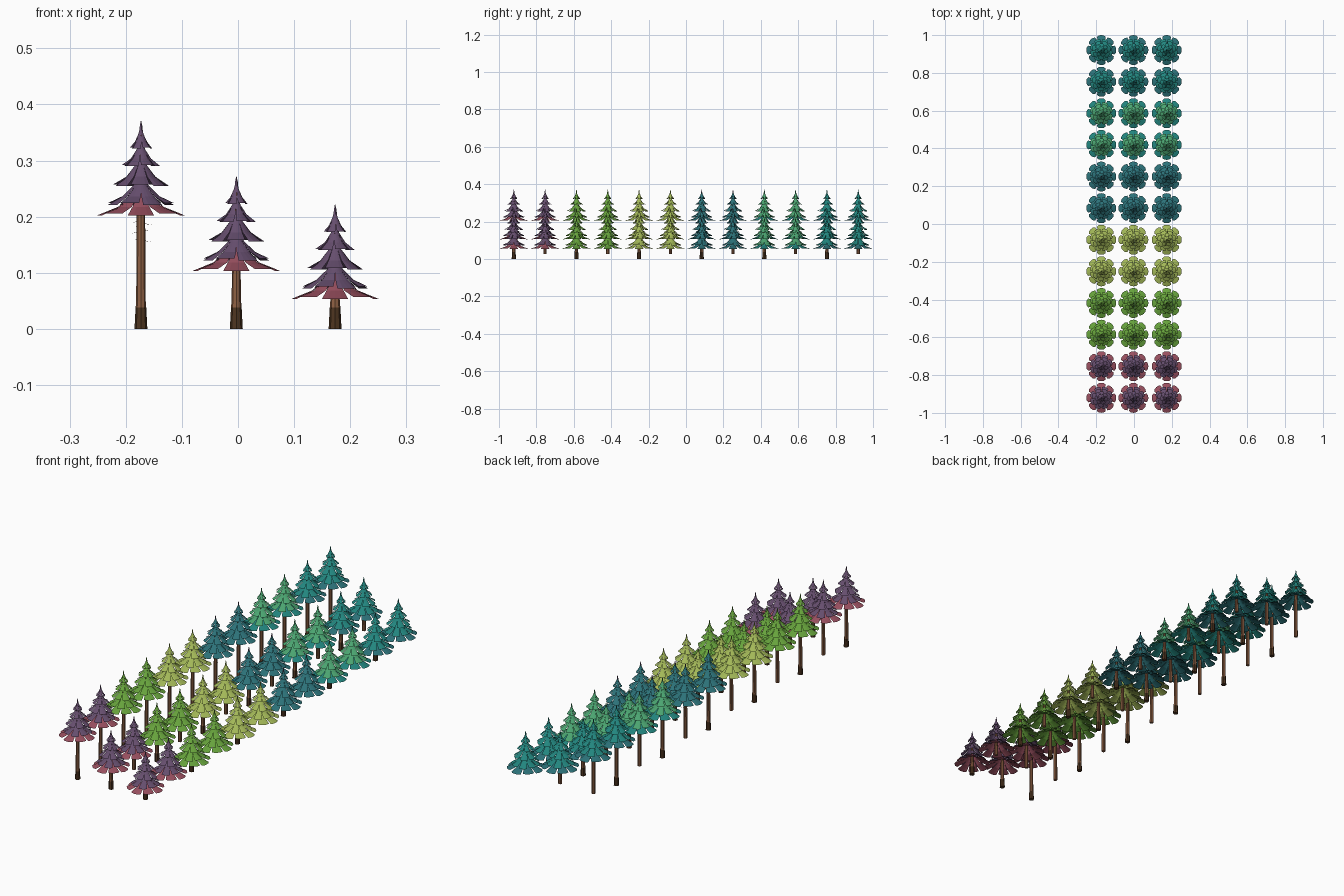
import bpy, bmesh, math, random

if "Cube" in bpy.data.objects:
    bpy.data.objects.remove(bpy.data.objects["Cube"])
random.seed(4)


def mat(name, hexcol):
    def lin(c):
        return c / 12.92 if c <= 0.04045 else ((c + 0.055) / 1.055) ** 2.4
    m = bpy.data.materials.new(name)
    rgb = [lin(int(hexcol[i:i + 2], 16) / 255) for i in (0, 2, 4)]
    m.diffuse_color = (*rgb, 1)
    m.use_nodes = True
    m.node_tree.nodes["Principled BSDF"].inputs["Base Color"].default_value = m.diffuse_color
    return m


PURPLE = mat("plum foliage", "664E6E")
RED = mat("dusty red foliage", "9A5060")
GREEN = mat("leaf green foliage", "67A33C")
LIME = mat("lime foliage", "A3B858")
EMERALD = mat("emerald foliage", "4BA571")
TEAL = mat("teal foliage", "22867F")
BLUE = mat("blue teal foliage", "2C7279")
BARK = mat("bark", "8E6043")
DARK = mat("dark bark", "4E3520")

# tiers: height above crown base, radius, tier height, petals, turn
TIERS = [(0.000, 0.079, 0.055, 8, 0.0), (0.019, 0.064, 0.055, 8, 0.4),
         (0.053, 0.050, 0.058, 7, 0.2), (0.088, 0.035, 0.048, 7, 0.6),
         (0.120, 0.021, 0.041, 6, 0.1)]
# ring profile of a petal: radius share, height share, gap share
PROFILE = [(0.03, 1.0, 0.0), (0.22, 0.62, 0.0), (0.52, 0.28, 0.04), (1.0, 0.0, 0.17)]


def ring(bm, r, z, n, cx=0.0):
    return [bm.verts.new((cx + r * math.cos(2 * math.pi * i / n),
                          r * math.sin(2 * math.pi * i / n), z)) for i in range(n)]


def lathe(bm, profile, n, index_of):
    """Closed stack of rings; index_of picks the material by band."""
    rings = [ring(bm, r, z, n) for r, z in profile]
    for k in range(len(rings) - 1):
        for i in range(n):
            j = (i + 1) % n
            f = bm.faces.new((rings[k][i], rings[k][j], rings[k + 1][j], rings[k + 1][i]))
            f.material_index = index_of(k)
    bm.faces.new(rings[0][::-1]).material_index = index_of(0)
    bm.faces.new(rings[-1]).material_index = index_of(len(rings) - 2)


def finish(bm, name, mats):
    me = bpy.data.meshes.new(name)
    bm.to_mesh(me)
    bm.free()
    for m in mats:
        me.materials.append(m)
    return me


def crown_mesh(name, upper, lower, tip):
    """Five tiers of scalloped, drooping petals and a thin spire."""
    bm = bmesh.new()
    for t, (z0, rad, h, n, turn) in enumerate(TIERS):
        for p in range(n):
            lift = 0.004 * (p % 2) * rad / 0.079
            reach = 1.0 - 0.05 * ((p * 3 + t) % 3 == 1)
            grid = []
            for k, (rs, hs, gap) in enumerate(PROFILE):
                row = []
                for s in range(5):
                    u = s / 2 - 1                       # -1 .. 1 across the petal
                    a = turn + 2 * math.pi / n * (p + 0.5 * u * (1 - gap))
                    r = rad * rs * ((1 - 0.07 * u ** 4) * reach if k == 3 else 1)
                    z = z0 + h * hs + (lift if k == 3 else 0)
                    row.append(bm.verts.new((r * math.cos(a), r * math.sin(a), z)))
                grid.append(row)
            for k in range(3):
                for s in range(4):
                    f = bm.faces.new((grid[k + 1][s], grid[k + 1][s + 1],
                                      grid[k][s + 1], grid[k][s]))
                    f.material_index = 1 if t == 0 else 0
    lathe(bm, [(0.004, 0.145), (0.0025, 0.16), (0.0004, 0.169)], 5, lambda k: 2)
    return finish(bm, name, [upper, lower, tip])


def trunk_mesh(name, crown_z, stump):
    """Tapered trunk, with or without the flared dark stump."""
    bm = bmesh.new()
    if stump:
        prof = [(0.0115, 0), (0.0095, 0.038), (0.0085, 0.05)]
    else:
        prof = [(0.0085, 0.026)]
    prof += [(0.0075, crown_z + 0.01), (0.002, crown_z + 0.145)]
    lathe(bm, prof, 8, lambda k: 1 if stump and k == 0 else 0)
    return finish(bm, name, [BARK, DARK])


def twig_mesh(name, crown_z):
    """Thin dead twigs under the crown."""
    bm = bmesh.new()
    for i in range(12):
        a = i * 2.4
        z = crown_z - 0.045 + i * 0.0038
        c, s = math.cos(a), math.sin(a)
        r = random.uniform(0.017, 0.023)
        base = [bm.verts.new((0.005 * c - w * s, 0.005 * s + w * c, z + dz))
                for w, dz in ((-0.0006, 0), (0.0006, 0), (0, 0.001))]
        end = bm.verts.new((r * c, r * s, z - 0.002))
        for k in range(3):
            bm.faces.new((base[k], base[(k + 1) % 3], end))
    return finish(bm, name, [DARK])


def place(name, me, loc):
    ob = bpy.data.objects.new(name, me)
    ob.location = loc
    bpy.context.collection.objects.link(ob)


# one crown per colour pair, front to back
CROWNS = [crown_mesh("plum_crown", PURPLE, RED, PURPLE),
          crown_mesh("green_crown", GREEN, GREEN, GREEN),
          crown_mesh("lime_crown", LIME, LIME, LIME),
          crown_mesh("blue_teal_crown", BLUE, BLUE, PURPLE),
          crown_mesh("emerald_crown", EMERALD, TEAL, EMERALD),
          crown_mesh("teal_crown", TEAL, BLUE, TEAL)]

# three columns: tall, medium, short; stumps on every other row
for x, cz, size in ((-0.173, 0.202, "tall"), (-0.003, 0.103, "medium"), (0.173, 0.053, "short")):
    trunks = [trunk_mesh(size + "_trunk", cz, st) for st in (True, False)]
    twigs = twig_mesh("twigs", cz) if size == "tall" else None
    for row in range(12):
        y = -0.9205 + row * 0.1674
        place(f"{size}_trunk_{row + 1}", trunks[row % 2], (x, y, 0))
        place(f"{size}_crown_{row + 1}", CROWNS[row // 2], (x, y, cz))
        if twigs and row // 2 == 3:
            place(f"twigs_{row + 1}", twigs, (x, y, 0))
